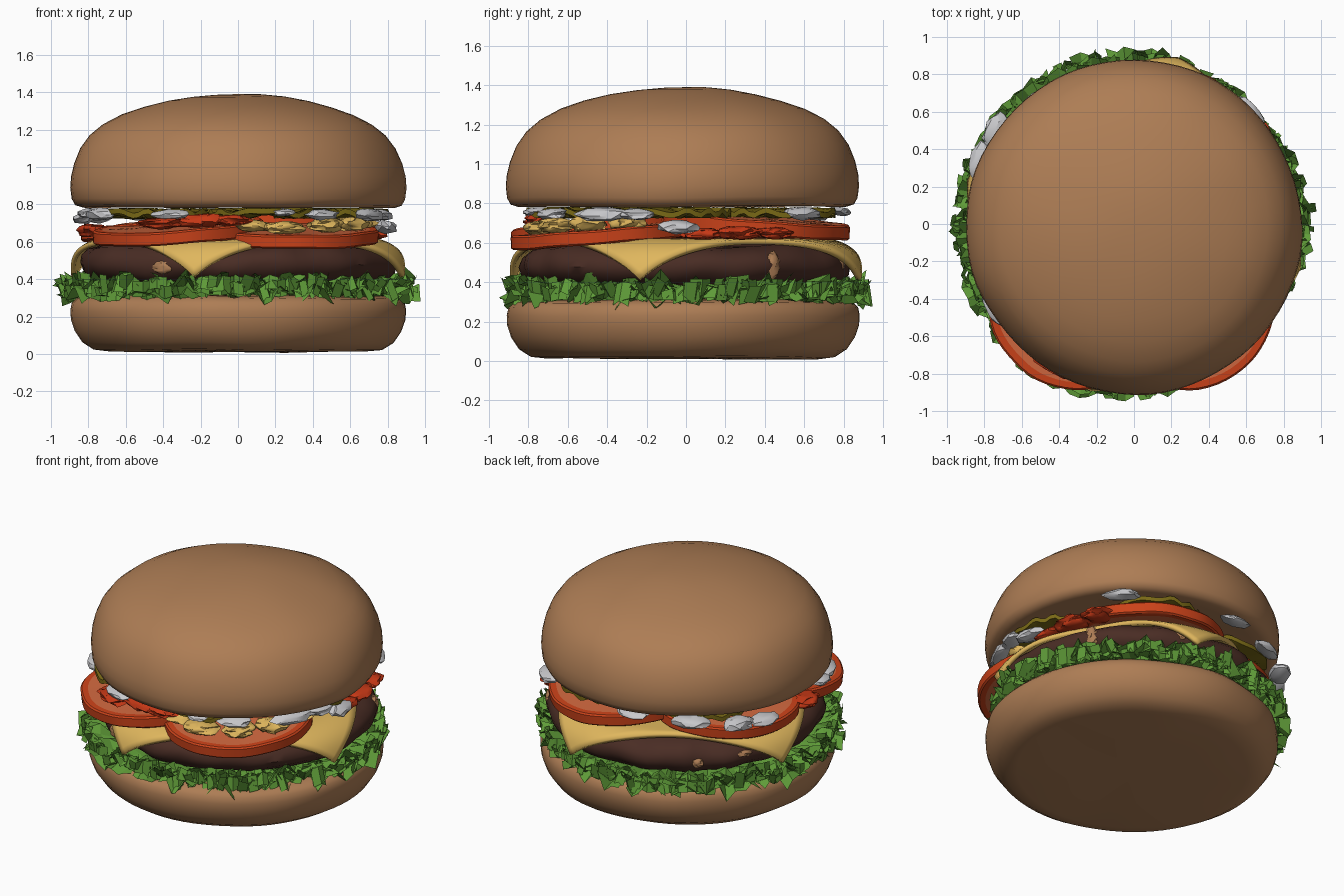
import bpy, bmesh, math, random
from mathutils import Vector, Matrix, noise

if "Cube" in bpy.data.objects:
    bpy.data.objects.remove(bpy.data.objects["Cube"])

random.seed(7)
TAU = math.tau


def material(name, rgb):
    m = bpy.data.materials.new(name)
    m.diffuse_color = (*rgb, 1)
    m.use_nodes = True
    m.node_tree.nodes["Principled BSDF"].inputs["Base Color"].default_value = m.diffuse_color
    return m


BUN = material("toasted bun", (0.42, 0.205, 0.09))
PATTY = material("grilled meat", (0.068, 0.026, 0.018))
CHEESE = material("yellow cheese", (0.74, 0.47, 0.11))
LEAF = material("lettuce green", (0.115, 0.33, 0.04))
SKIN = material("tomato skin", (0.60, 0.055, 0.01))
FLESH = material("tomato flesh", (0.64, 0.14, 0.05))
PICKLE = material("pickle olive", (0.19, 0.14, 0.008))
ONION = material("onion white", (0.58, 0.58, 0.60))
KETCHUP = material("ketchup red", (0.57, 0.04, 0.008))


def finish(name, bm, mats, smooth=40, recalc=True):
    if recalc:
        bmesh.ops.recalc_face_normals(bm, faces=bm.faces)
    me = bpy.data.meshes.new(name)
    bm.to_mesh(me)
    bm.free()
    for m in mats:
        me.materials.append(m)
    if smooth:
        me.shade_smooth()
        me.set_sharp_from_angle(angle=math.radians(smooth))
    ob = bpy.data.objects.new(name, me)
    bpy.context.collection.objects.link(ob)
    return ob


def lathe(profile, segs):
    """Revolve (radius, height) points about z; both ends close at a pole."""
    bm = bmesh.new()
    rings = []
    for r, z in profile:
        if r == 0:
            rings.append([bm.verts.new((0, 0, z))] * segs)
        else:
            rings.append([bm.verts.new((r * math.cos(TAU * i / segs), r * math.sin(TAU * i / segs), z))
                          for i in range(segs)])
    for a, b in zip(rings, rings[1:]):
        for i in range(segs):
            j = (i + 1) % segs
            bm.faces.new(list(dict.fromkeys((a[i], a[j], b[j], b[i]))))
    return bm


def lumpy(bm, amount, freq, seed=0):
    for v in bm.verts:
        n = noise.noise_vector(v.co * freq + Vector((seed, seed * 2, 3)))
        v.co += Vector((n.x, n.y, n.z * 0.6)) * amount


# Buns
def bun(name, profile, amount, seed):
    bm = lathe(profile, 72)
    lumpy(bm, amount, 2.2, seed)
    bmesh.ops.translate(bm, verts=bm.verts, vec=(0, -0.015, 0))
    finish(name, bm, [BUN], 60)


bun("bottom_bun", [(0, 0.012), (0.4, 0.012), (0.7, 0.014), (0.77, 0.022), (0.83, 0.06), (0.87, 0.12),
                   (0.89, 0.18), (0.893, 0.23), (0.885, 0.27), (0.86, 0.297), (0.8, 0.31), (0.4, 0.315),
                   (0, 0.315)], 0.018, 2)
bun("top_bun", [(0, 0.795), (0.4, 0.795), (0.76, 0.79), (0.83, 0.784), (0.87, 0.797), (0.888, 0.83),
                (0.895, 0.89), (0.89, 0.95), (0.873, 1.02), (0.84, 1.1), (0.79, 1.17), (0.72, 1.228),
                (0.62, 1.28), (0.5, 1.32), (0.37, 1.352), (0.24, 1.374), (0.12, 1.386), (0, 1.389)], 0.016, 5)

# Patty with a lumpy surface and bits of bread showing on its side
bm = lathe([(0, 0.37), (0.4, 0.37), (0.7, 0.375), (0.79, 0.4), (0.83, 0.44), (0.845, 0.485), (0.83, 0.53),
            (0.79, 0.565), (0.72, 0.585), (0.4, 0.59), (0, 0.59)], 90)
lumpy(bm, 0.03, 5, 1)
finish("patty", bm, [PATTY], 50)


def blob(name, loc, size, mat, turn=0.0, rough=0.25, freq=1.6, smooth=45, detail=3, tilt=0.0):
    bm = bmesh.new()
    bmesh.ops.create_icosphere(bm, subdivisions=detail, radius=1)
    lumpy(bm, rough, freq, loc[0] * 9 + loc[1] * 5)
    bm.transform(Matrix.Translation(loc) @ Matrix.Rotation(turn, 4, 'Z') @ Matrix.Rotation(tilt, 4, 'Y')
                 @ Matrix.Diagonal((*size, 1)))
    return finish(name, bm, [mat], smooth)


for i, (deg, z, w, h) in enumerate([(241, 0.465, 0.06, 0.035), (32, 0.49, 0.04, 0.07), (130, 0.47, 0.035, 0.03),
                                    (150, 0.5, 0.05, 0.02), (70, 0.5, 0.035, 0.04)]):
    a = math.radians(deg)
    blob(f"bread_crumb_{i+1}", (0.83 * math.cos(a), 0.83 * math.sin(a), z), (0.025, w, h), BUN, a, 0.35, 2)

# Lettuce: three crinkled, ragged sheets between bottom bun and patty
REACH = [0.985, 0.92, 0.92, 0.95, 0.96, 0.965, 0.985, 0.985, 0.99, 0.94, 0.92, 0.90]


def reach(a):
    t = (a % TAU) / TAU * 12
    k = int(t) % 12
    return REACH[k] + (REACH[(k + 1) % 12] - REACH[k]) * (t - int(t))


def lettuce(name, base, drop, trim, waves, n):
    bm = bmesh.new()
    rows = []
    steps = [0.0, 0.45, 0.65, 0.82, 1.0]
    phase = random.uniform(0, TAU)
    for s in steps:
        row = []
        for i in range(n):
            a = TAU * (i + random.uniform(-0.35, 0.35) * s) / n
            outer = reach(a) - trim + random.uniform(-0.045, 0.01) * s
            r = 0.55 + (outer - 0.55) * s
            ruffle = 0.035 * math.sin(waves * a + phase + 2 * s) + random.uniform(-0.04, 0.04)
            z = base + drop * s * s + ruffle * s ** 1.5
            row.append(bm.verts.new((r * math.cos(a), r * math.sin(a), z)))
        rows.append(row)
    for p, q in zip(rows, rows[1:]):
        for i in range(n):
            j = (i + 1) % n
            if q is rows[-1] and random.random() < 0.2:
                continue            # torn edge
            bm.faces.new((p[i], q[i], q[j], p[j]))
    finish(name, bm, [LEAF], 0)


lettuce("lettuce_low", 0.345, -0.025, 0.0, 31, 120)
lettuce("lettuce_middle", 0.36, 0.0, 0.02, 37, 130)
lettuce("lettuce_top", 0.37, 0.03, 0.03, 29, 120)

# Loose upright lettuce curls around the rim
bm = bmesh.new()
for i in range(190):
    a = TAU * (i + random.random()) / 190
    r = reach(a) - random.uniform(0.03, 0.12)
    w, h = random.uniform(0.03, 0.06), random.uniform(0.03, 0.055)
    z = random.uniform(0.33, 0.385)
    m = (Matrix.Translation((r * math.cos(a), r * math.sin(a), z)) @ Matrix.Rotation(a, 4, 'Z')
         @ Matrix.Rotation(random.uniform(-0.7, 0.7), 4, 'Z') @ Matrix.Rotation(random.uniform(-0.5, 0.8), 4, 'Y'))
    grid = [[bm.verts.new(m @ Vector((0.025 * (u % 2) - 0.012, w * (u - 1), h * v + random.uniform(-0.012, 0.012))))
             for u in range(3)] for v in (-1, 1)]
    for u in range(2):
        bm.faces.new((grid[0][u], grid[0][u + 1], grid[1][u + 1], grid[1][u]))
finish("lettuce_curls", bm, [LEAF], 0, False)

# Cheese: a square sheet whose four corners melt over the patty
bm = bmesh.new()
bmesh.ops.create_grid(bm, x_segments=36, y_segments=36, size=0.725)
bm.transform(Matrix.Rotation(math.radians(45 - 15), 4, 'Z'))
for v in bm.verts:
    rho, a = v.co.xy.length, math.atan2(v.co.y, v.co.x)
    e = max(0, rho - 0.72)
    r = min(rho, 0.72) + 0.205 * (1 - math.exp(-e / 0.12))
    v.co = (r * math.cos(a), r * math.sin(a), 0.607 - 0.19 * (e / 0.3) ** 1.3)
ob = finish("cheese_slice", bm, [CHEESE], 50)
mod = ob.modifiers.new("thickness", 'SOLIDIFY')
mod.thickness = 0.028
mod.offset = 0


# Tomato slices: skin rim, paler cut faces
def tomato(name, loc, r, tilt_x, tilt_y):
    h = 0.037
    bm = lathe([(0, -h), (r * 0.5, -h), (r - 0.045, -h), (r - 0.01, -h), (r, -h * 0.75), (r, h * 0.75),
                (r - 0.01, h), (r - 0.045, h), (r * 0.5, h), (0, h)], 56)
    for f in bm.faces:
        f.material_index = int(f.calc_center_median().xy.length < r - 0.05)
    lumpy(bm, 0.012, 4, r * 20)
    bm.transform(Matrix.Translation(loc) @ Matrix.Rotation(tilt_x, 4, 'X') @ Matrix.Rotation(tilt_y, 4, 'Y'))
    finish(name, bm, [SKIN, FLESH], 40)


tomato("tomato_front_right", (0.29, -0.425, 0.635), 0.46, 0.08, 0.01)
tomato("tomato_front_left", (-0.32, -0.43, 0.655), 0.455, 0.07, -0.07)
tomato("tomato_back_right", (0.2, 0.36, 0.69), 0.47, -0.08, 0.03)
tomato("tomato_back_left", (-0.38, 0.13, 0.665), 0.46, -0.02, -0.06)


# Crinkle-cut pickles
for i, (x, y, r) in enumerate([(-0.42, -0.4, 0.3), (0.15, -0.5, 0.31), (0.5, -0.08, 0.31),
                               (0.24, 0.45, 0.31), (-0.38, 0.34, 0.3)]):
    bm = lathe([(0, -0.016), (r * 0.35, -0.016), (r * 0.7, -0.016), (r, -0.014), (r, 0.014), (r * 0.7, 0.016),
                (r * 0.35, 0.016), (0, 0.016)], 64)
    for v in bm.verts:
        v.co.z += 0.013 * math.sin(v.co.x * 55 + v.co.y * 25 + i)
    bm.transform(Matrix.Translation((x, y, 0.752)) @ Matrix.Rotation(i * 1.1, 4, 'Z'))
    finish(f"pickle_{i+1}", bm, [PICKLE], 35)

# Sauces: (x, y, z, half length, half height)
MUSTARD_SPOTS = [(0.08, -0.71, 0.685, 0.1, 0.03), (0.25, -0.74, 0.675, 0.11, 0.035), (0.47, -0.66, 0.69, 0.1, 0.04),
                 (0.6, -0.5, 0.695, 0.11, 0.04), (0.65, -0.3, 0.7, 0.1, 0.035)]
KETCHUP_SPOTS = [(-0.42, -0.72, 0.7, 0.13, 0.03), (-0.2, -0.72, 0.71, 0.15, 0.04), (-0.03, -0.74, 0.715, 0.1, 0.03),
                 (0.72, 0.08, 0.645, 0.11, 0.03), (0.71, 0.27, 0.65, 0.12, 0.035), (0.66, 0.45, 0.65, 0.1, 0.03),
                 (-0.78, -0.15, 0.66, 0.1, 0.035)]
for label, spots, mat in (("mustard", MUSTARD_SPOTS, CHEESE), ("ketchup", KETCHUP_SPOTS, KETCHUP)):
    for i, (x, y, z, l, h) in enumerate(spots):
        blob(f"{label}_{i+1}", (x, y, z), (0.08, l, h), mat, math.atan2(y, x), 0.4, 1.8)

# Chopped onion pieces near the edge
for i, (x, y, z, l, h) in enumerate([
        (-0.73, -0.45, 0.75, 0.12, 0.035), (-0.36, -0.74, 0.748, 0.11, 0.027), (0.24, -0.77, 0.76, 0.07, 0.02),
        (0.45, -0.68, 0.745, 0.1, 0.03), (0.7, -0.42, 0.745, 0.14, 0.034), (0.79, -0.04, 0.68, 0.11, 0.035),
        (0.6, 0.6, 0.75, 0.12, 0.032), (-0.74, 0.5, 0.74, 0.11, 0.038), (-0.82, 0.34, 0.725, 0.1, 0.03),
        (-0.5, 0.66, 0.745, 0.12, 0.03), (-0.15, 0.78, 0.76, 0.1, 0.022), (0.76, -0.25, 0.745, 0.1, 0.03),
        (-0.8, -0.28, 0.755, 0.08, 0.025)]):
    blob(f"onion_{i+1}", (x, y, z), (0.06, l, h), ONION, math.atan2(y, x) + random.uniform(-0.3, 0.3),
         0.35, 2.2, 25, 2, 0.15)
